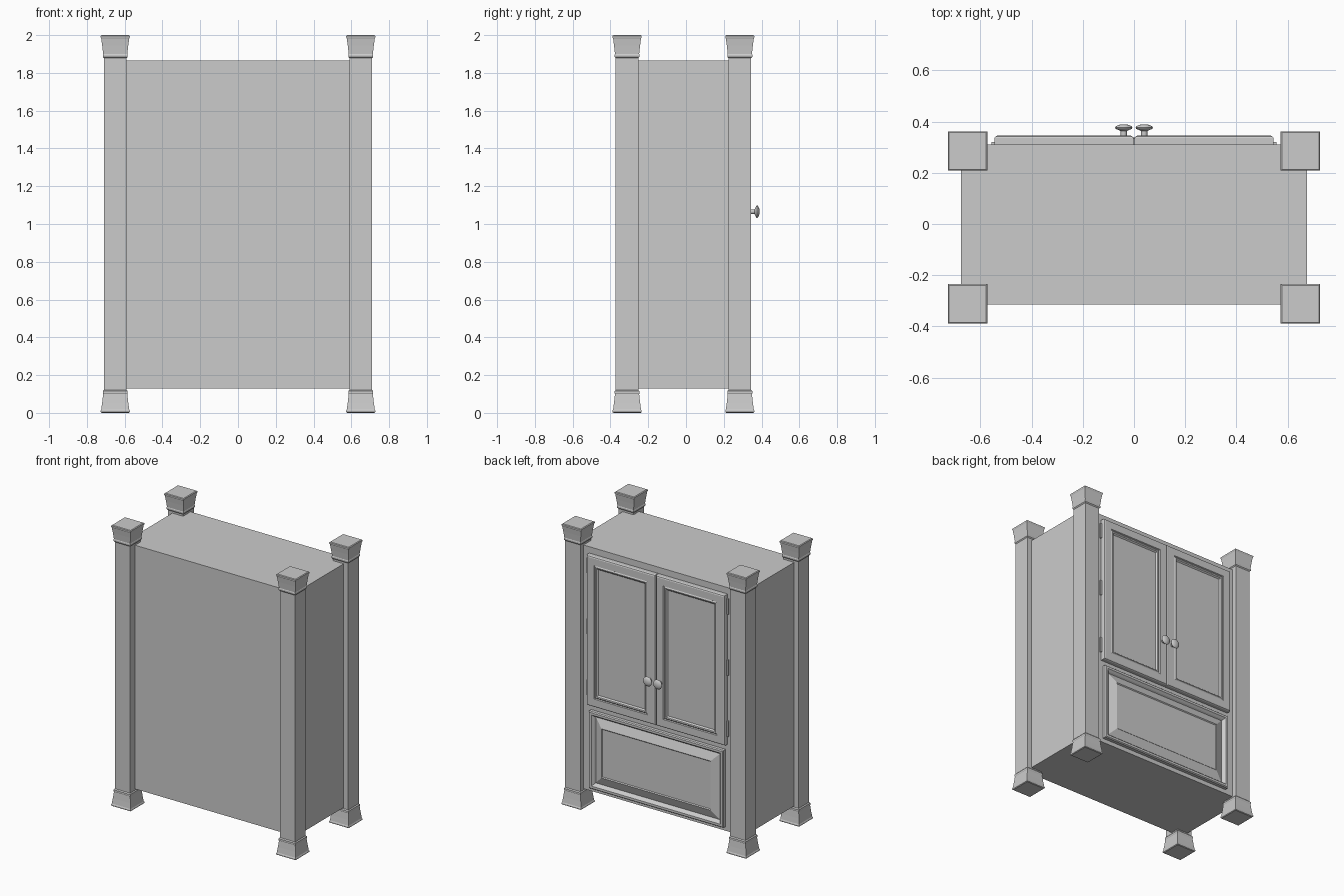
import bpy, bmesh, math
from mathutils import Matrix

if "Cube" in bpy.data.objects:
    bpy.data.objects.remove(bpy.data.objects["Cube"])


def make_object(name, bm):
    bmesh.ops.recalc_face_normals(bm, faces=bm.faces)
    mesh = bpy.data.meshes.new(name)
    bm.to_mesh(mesh)
    bm.free()
    obj = bpy.data.objects.new(name, mesh)
    bpy.context.collection.objects.link(obj)
    return obj


def loft(name, rings):
    """Skin a closed solid through a stack of equal-sized point rings."""
    bm = bmesh.new()
    loops = [[bm.verts.new(p) for p in ring] for ring in rings]
    for a, b in zip(loops, loops[1:]):
        n = len(a)
        for i in range(n):
            j = (i + 1) % n
            bm.faces.new((a[i], a[j], b[j], b[i]))
    bm.faces.new(loops[0])
    bm.faces.new(loops[-1])
    return make_object(name, bm)


def box(name, x0, x1, y0, y1, z0, z1):
    return loft(name, [[(x0, y0, z), (x1, y0, z), (x1, y1, z), (x0, y1, z)]
                       for z in (z0, z1)])


def panel(name, x0, x1, z0, z1, profile):
    """Moulded rectangular panel; profile is (inset from edge, y)."""
    return loft(name, [[(x0 + i, y, z0 + i), (x1 - i, y, z0 + i),
                        (x1 - i, y, z1 - i), (x0 + i, y, z1 - i)]
                       for i, y in profile])


BACK = 0.31

# Cabinet body
box("cabinet_body", -0.675, 0.675, -0.315, BACK, 0.13, 1.865)

# Square corner posts with flared feet and caps
foot = [(0.072, 0.0), (0.077, 0.004), (0.077, 0.012), (0.074, 0.018),
        (0.069, 0.055), (0.064, 0.100), (0.066, 0.104), (0.066, 0.115),
        (0.060, 0.122)]
post_profile = foot + [(r, 2.0 - z) for r, z in reversed(foot)]
for side, cx in (("left", -0.65), ("right", 0.65)):
    for end, cy in (("front", -0.312), ("back", 0.285)):
        loft(f"{end}_{side}_post",
             [[(cx - r, cy - r, z), (cx + r, cy - r, z),
               (cx + r, cy + r, z), (cx - r, cy + r, z)]
              for r, z in post_profile])

# Pair of doors, their hinges and knobs
door_profile = [(0, BACK), (0, 0.335), (0.004, 0.342), (0.011, 0.345),
                (0.060, 0.345), (0.064, 0.338), (0.072, 0.343),
                (0.080, 0.341), (0.088, 0.331)]
knob_profile = [(0.012, 0.0), (0.012, 0.018), (0.020, 0.022), (0.031, 0.026),
                (0.034, 0.031), (0.031, 0.036), (0.022, 0.041),
                (0.010, 0.0445)]
for side, s in (("left", -1), ("right", 1)):
    xa, xb = sorted((s * 0.002, s * 0.545))
    panel(f"{side}_door", xa, xb, 0.75, 1.82, door_profile)
    ha, hb = sorted((s * 0.54, s * 0.557))
    for k, z in enumerate((0.865, 1.30, 1.735)):
        box(f"{side}_hinge_{k + 1}", ha, hb, BACK - 0.005, 0.321, z - 0.055, z + 0.055)
    knob = loft(f"{side}_knob",
                [[(s * 0.04 + r * math.cos(2 * math.pi * i / 24), 0.345 + d,
                   1.065 + r * math.sin(2 * math.pi * i / 24)) for i in range(24)]
                 for r, d in knob_profile])
    bpy.ops.object.select_all(action='DESELECT')
    knob.select_set(True)
    bpy.context.view_layer.objects.active = knob
    bpy.ops.object.shade_smooth_by_angle(angle=math.radians(40))

# Lower panel: moulded frame around a raised field
panel("lower_panel", -0.53, 0.53, 0.16, 0.71,
      [(0, BACK), (0, 0.333), (0.006, 0.340), (0.022, 0.340), (0.034, 0.326),
       (0.040, 0.315), (0.100, 0.338), (0.106, 0.332)])
